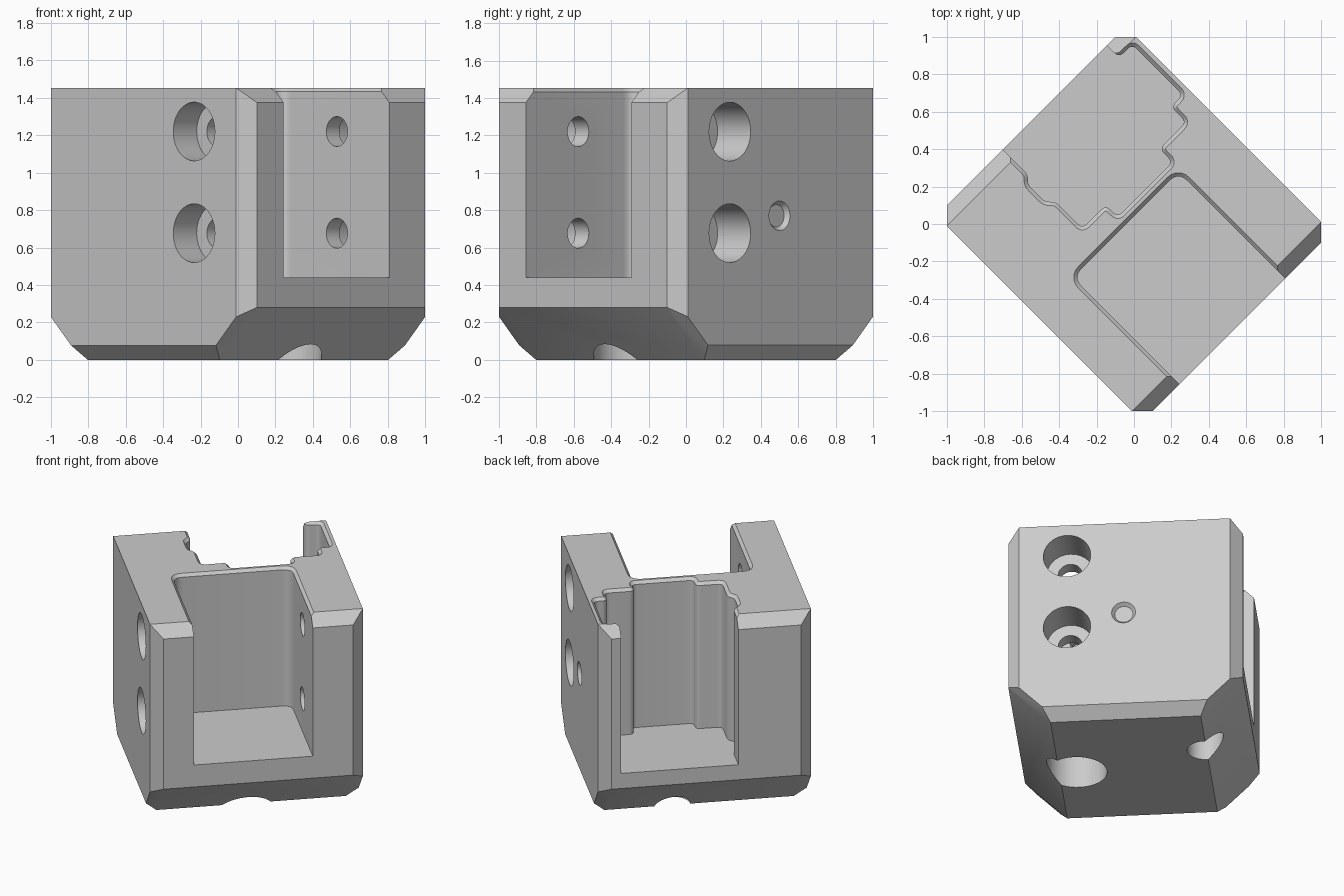
import bpy, bmesh, math
from mathutils import Vector, Matrix

if "Cube" in bpy.data.objects:
    bpy.data.objects.remove(bpy.data.objects["Cube"], do_unlink=True)

HX, HY, H = 0.778, 0.714, 1.453   # half sizes and height before turning 45 degrees
C = 0.078                         # edge chamfer
FOOT = 0.28                       # large lower chamfer

grey = bpy.data.materials.new("plain grey")
grey.use_nodes = True
grey.diffuse_color = (0.6, 0.6, 0.6, 1)
grey.node_tree.nodes["Principled BSDF"].inputs["Base Color"].default_value = (0.6, 0.6, 0.6, 1)


def make_object(name, bm):
    bmesh.ops.recalc_face_normals(bm, faces=bm.faces)
    mesh = bpy.data.meshes.new(name)
    bm.to_mesh(mesh)
    bm.free()
    obj = bpy.data.objects.new(name, mesh)
    bpy.context.collection.objects.link(obj)
    return obj


def slice_off(bm, point, normal):
    """Remove everything beyond a plane and cap the cut."""
    cut = bmesh.ops.bisect_plane(bm, geom=bm.verts[:] + bm.edges[:] + bm.faces[:],
                                 plane_co=point, plane_no=normal, clear_outer=True)
    edges = [e for e in cut["geom_cut"] if isinstance(e, bmesh.types.BMEdge)]
    if edges:
        bmesh.ops.edgeloop_fill(bm, edges=edges)


def rounded(points, radius, steps=5):
    """Counter-clockwise outline with every corner rounded."""
    out = []
    for i, p in enumerate(points):
        p = Vector(p)
        a, b = Vector(points[i - 1]) - p, Vector(points[(i + 1) % len(points)]) - p
        reach = min(radius, a.length * 0.42, b.length * 0.42)
        start, end = p + a.normalized() * reach, p + b.normalized() * reach
        for k in range(steps + 1):
            t = k / steps
            out.append(start * (1 - t) ** 2 + p * 2 * t * (1 - t) + end * t * t)
    return out


def grown(points, d):
    out = []
    for i, p in enumerate(points):
        a = (p - points[i - 1]).normalized()
        b = (points[(i + 1) % len(points)] - p).normalized()
        n = Vector((a.y + b.y, -a.x - b.x)).normalized()
        out.append(p + n * d / max(n.dot(Vector((a.y, -a.x))), 0.5))
    return out


def pocket_cutter(name, points, radius, floor):
    """Prism that flares at the top to leave a chamfered rim."""
    outline = rounded(points, radius)
    rim = 0.02
    bm = bmesh.new()
    rings = []
    for z, d in ((floor, 0), (H - rim, 0), (H + 0.005, rim + 0.005)):
        rings.append([bm.verts.new((p.x, p.y, z)) for p in grown(outline, d)])
    n = len(outline)
    for low, high in zip(rings, rings[1:]):
        for i in range(n):
            j = (i + 1) % n
            bm.faces.new((low[i], low[j], high[j], high[i]))
    bm.faces.new(rings[0][::-1])
    bm.faces.new(rings[-1])
    return make_object(name, bm)


def bore(name, start, end, r1, r2=None):
    """Round cutter between two points."""
    start, end = Vector(start), Vector(end)
    axis = end - start
    bm = bmesh.new()
    turn = axis.to_track_quat('Z', 'Y').to_matrix().to_4x4()
    bmesh.ops.create_cone(bm, cap_ends=True, segments=48, radius1=r1,
                          radius2=r1 if r2 is None else r2, depth=axis.length,
                          matrix=Matrix.Translation((start + end) / 2) @ turn)
    return make_object(name, bm)


# Block with chamfered edges
bm = bmesh.new()
bmesh.ops.create_cube(bm, size=1, matrix=Matrix.Translation((0, 0, H / 2))
                      @ Matrix.Diagonal((2 * HX, 2 * HY, H, 1)))
for s in (-1, 1):
    slice_off(bm, (s * HX, 0, H - C), (s, 0, 1))        # top edges
    slice_off(bm, (s * HX, 0, FOOT), (s, 0, -1))        # large foot chamfers
    slice_off(bm, (0, s * HY, C), (0, s, -1))           # small foot chamfers
    for t in (-1, 1):
        slice_off(bm, (s * HX, t * (HY - C), 0), (s, t, 0))     # upright corners
        slope = Vector((s, 0, -1)).normalized() * C             # sloping corners
        slice_off(bm, (s * HX, t * (HY - C), FOOT), slope + Vector((0, t * 0.02, 0)))
block = make_object("mounting_block", bm)

# Plain pocket, open on one end
cutters = [pocket_cutter("front_pocket_cutter",
                         [(-0.03, -0.433), (1, -0.433), (1, 0.365), (-0.03, 0.365)], 0.07, 0.44)]

# Stepped pocket, open on the other end
stepped = [(-1, -0.214), (-0.588, -0.214), (-0.55, -0.252), (-0.42, -0.252),
           (-0.38, -0.212), (-0.178, -0.212), (-0.178, -0.035), (-0.088, -0.035),
           (-0.088, 0.38), (-0.188, 0.38), (-0.188, 0.582), (-0.303, 0.582),
           (-0.303, 0.672), (-0.685, 0.672), (-0.685, 0.572), (-1, 0.572)]
cutters.append(pocket_cutter("back_pocket_cutter", stepped, 0.035, 0.39))

# Counterbored screw holes through both side walls
SCREW = 0.382
for z in (0.677, 1.22):
    for side, seat, inner in ((-1, 0.537, 0.35), (1, 0.464, 0.3)):
        outside = (SCREW, side * (HY + 0.05), z)
        cutters.append(bore("screw_head_cutter", outside, (SCREW, side * seat, z), 0.157))
        cutters.append(bore("screw_cutter", outside, (SCREW, side * inner, z), 0.08))

# Shallow dimple on one side, and round sockets underneath
cutters.append(bore("dimple_cutter", (0.007, HY + 0.005, 0.77), (0.007, HY - 0.025, 0.77), 0.083, 0.06))
cutters.append(bore("front_socket_cutter", (0.382, -0.033, -0.1), (0.382, -0.033, 0.3), 0.2))
cutters.append(bore("back_socket_cutter", (-0.488, 0.18, -0.1), (-0.488, 0.18, 0.25), 0.12))

# Cut everything out of the block
bpy.context.view_layer.objects.active = block
for cutter in cutters:
    cutter.hide_render = True
    mod = block.modifiers.new(cutter.name, 'BOOLEAN')
    mod.operation = 'DIFFERENCE'
    mod.solver = 'EXACT'
    mod.object = cutter
    bpy.ops.object.modifier_apply(modifier=mod.name)
    bpy.data.objects.remove(cutter, do_unlink=True)

# Turn the block corner-on and finish
block.data.transform(Matrix.Rotation(-math.pi / 4, 4, 'Z'))
block.data.materials.clear()
block.data.materials.append(grey)
for face in block.data.polygons:
    face.material_index = 0
bpy.ops.object.select_all(action='DESELECT')
block.select_set(True)
bpy.ops.object.shade_smooth_by_angle(angle=math.radians(30))
